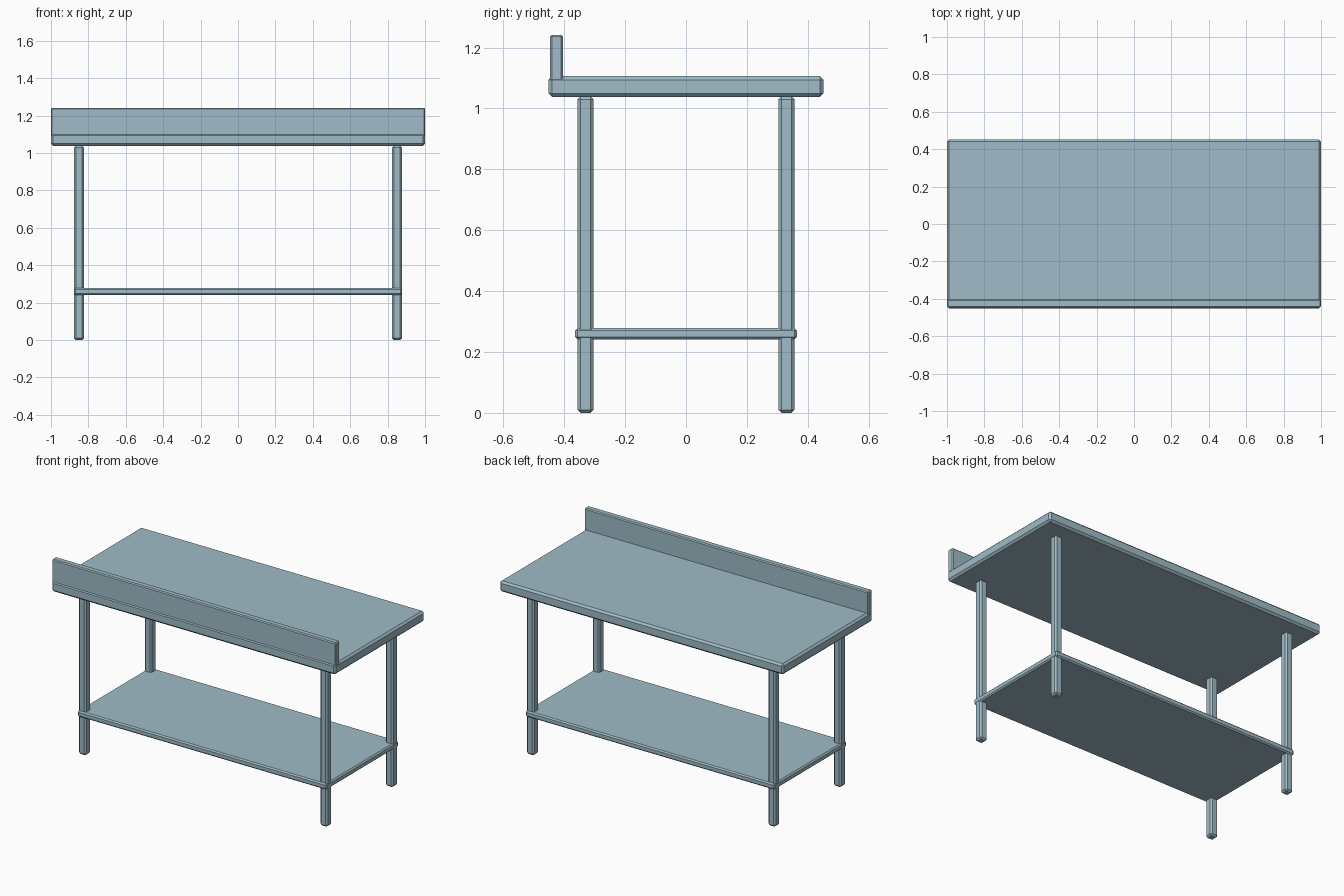
import bpy

if "Cube" in bpy.data.objects:
    bpy.data.objects.remove(bpy.data.objects["Cube"])

steel = bpy.data.materials.new("steel")
steel.diffuse_color = (0.35, 0.5, 0.57, 1)
steel.use_nodes = True
steel.node_tree.nodes["Principled BSDF"].inputs["Base Color"].default_value = steel.diffuse_color


def box(name, lo, hi, bevel):
    """Chamfered box spanning the corners lo..hi."""
    bpy.ops.mesh.primitive_cube_add(size=1, location=[(a + b) / 2 for a, b in zip(lo, hi)])
    ob = bpy.context.object
    ob.name = name
    ob.scale = [b - a for a, b in zip(lo, hi)]
    bpy.ops.object.transform_apply(location=False, rotation=False, scale=True)
    mod = ob.modifiers.new("chamfer", 'BEVEL')
    mod.width = bevel
    mod.segments = 1
    ob.data.materials.append(steel)
    return ob


# Worktop and upstand along the front (-y) edge
box("worktop", (-1, -0.452, 1.038), (1, 0.452, 1.106), 0.012)
box("upstand", (-1, -0.446, 1.09), (1, -0.404, 1.242), 0.006)

# Lower shelf, slightly proud of the legs
box("lower_shelf", (-0.877, -0.364, 0.241), (0.877, 0.364, 0.279), 0.008)

# Four chamfered square legs
for sx, side in ((-1, "left"), (1, "right")):
    for sy, end in ((-1, "front"), (1, "back")):
        x, y = sx * 0.85, sy * 0.33
        box(f"{end}_{side}_leg", (x - 0.026, y - 0.026, 0), (x + 0.026, y + 0.026, 1.04), 0.01)
